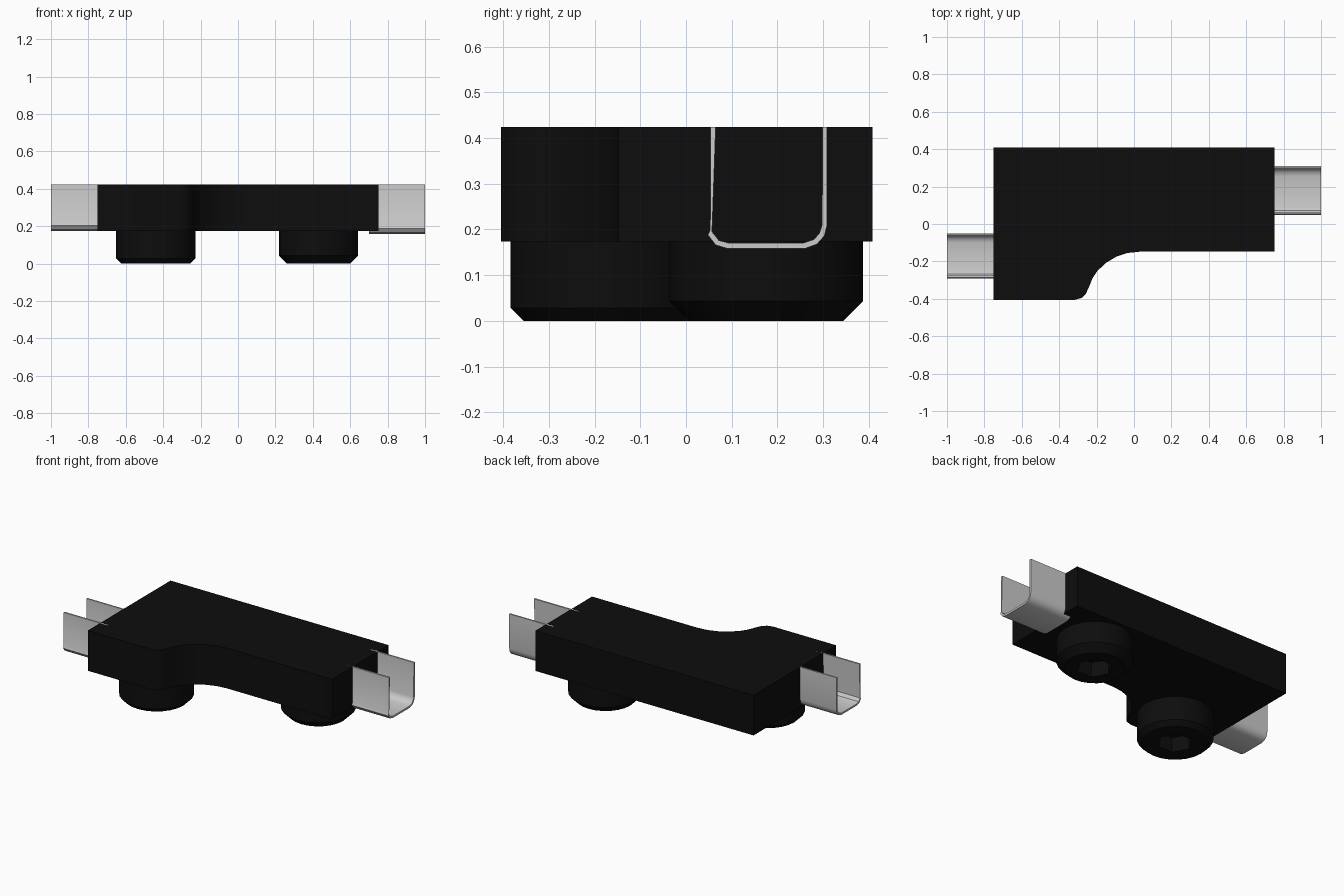
import bpy, bmesh, math

if "Cube" in bpy.data.objects:
    bpy.data.objects.remove(bpy.data.objects["Cube"])

black = bpy.data.materials.new("black_plastic")
black.diffuse_color = (0.004, 0.004, 0.004, 1)
black.use_nodes = True
black.node_tree.nodes["Principled BSDF"].inputs["Base Color"].default_value = black.diffuse_color


def make_object(name, bm, mat=None):
    bmesh.ops.recalc_face_normals(bm, faces=bm.faces)
    me = bpy.data.meshes.new(name)
    bm.to_mesh(me)
    bm.free()
    ob = bpy.data.objects.new(name, me)
    bpy.context.collection.objects.link(ob)
    if mat:
        me.materials.append(mat)
    return ob


def prism(name, pts, vec, mat=None):
    """Extrude a closed outline of 3D points along vec."""
    bm = bmesh.new()
    face = bm.faces.new([bm.verts.new(p) for p in pts])
    ext = bmesh.ops.extrude_face_region(bm, geom=[face])
    verts = [g for g in ext["geom"] if isinstance(g, bmesh.types.BMVert)]
    bmesh.ops.translate(bm, verts=verts, vec=vec)
    return make_object(name, bm, mat)


def smooth(ob):
    bpy.ops.object.select_all(action='DESELECT')
    ob.select_set(True)
    bpy.context.view_layer.objects.active = ob
    bpy.ops.object.shade_smooth_by_angle(angle=math.radians(32))


def ring(r, n, cx, cy, z):
    return [(cx + r * math.cos(2 * math.pi * i / n),
             cy + r * math.sin(2 * math.pi * i / n), z) for i in range(n)]


# Plate with a swept cut-away front corner
outline = [(-0.75, 0.408), (-0.75, -0.405), (-0.315, -0.405), (-0.28, -0.395),
           (-0.257, -0.372), (-0.24, -0.335), (-0.222, -0.29), (-0.195, -0.25),
           (-0.15, -0.208), (-0.095, -0.175), (-0.035, -0.155), (0.03, -0.148),
           (0.75, -0.148), (0.75, 0.408)]
smooth(prism("body_plate", [(x, y, 0.174) for x, y in outline], (0, 0, 0.25), black))


# Round chamfered feet with a hexagonal socket underneath
def foot(name, cx, cy, r, ch):
    n = 24
    bm = bmesh.new()
    loops = [[bm.verts.new(p) for p in ring(rad, n, cx, cy, z)]
             for rad, z in ((r - ch, 0), (r, ch), (r, 0.18))]
    for a, b in zip(loops, loops[1:]):
        for i in range(n):
            j = (i + 1) % n
            bm.faces.new((a[i], a[j], b[j], b[i]))
    bm.faces.new(loops[0])
    bm.faces.new(loops[-1])
    ob = make_object(name, bm, black)
    cutter = prism(name + "_cutter", ring(0.1, 6, cx, cy, -0.1), (0, 0, 0.19), black)
    cutter.hide_render = True
    mod = ob.modifiers.new("socket", 'BOOLEAN')
    mod.operation = 'DIFFERENCE'
    mod.solver = 'EXACT'
    mod.object = cutter
    bpy.context.view_layer.objects.active = ob
    bpy.ops.object.modifier_apply(modifier=mod.name)
    bpy.data.objects.remove(cutter)
    smooth(ob)


foot("left_foot", -0.44, -0.172, 0.212, 0.028)
foot("right_foot", 0.43, 0.176, 0.212, 0.043)

# Open U-shaped channels at both ends, profile in (y, z) from the right view
channel = [(0.054, 0.424), (0.053, 0.2), (0.048, 0.188), (0.065, 0.166), (0.092, 0.158),
           (0.26, 0.158), (0.287, 0.168), (0.303, 0.186), (0.309, 0.21), (0.309, 0.424),
           (0.299, 0.424), (0.298, 0.21), (0.292, 0.192), (0.28, 0.178), (0.256, 0.17),
           (0.095, 0.17), (0.072, 0.176), (0.057, 0.195), (0.065, 0.424)]
smooth(prism("right_channel", [(0.7, y, z) for y, z in channel], (0.3, 0, 0)))

# Left channel: slightly smaller copy of the profile
left = [(-1.0, -0.17 + (y - 0.179) * 0.92, 0.424 + (z - 0.424) * 0.935) for y, z in channel]
smooth(prism("left_channel", left, (0.3, 0, 0)))
